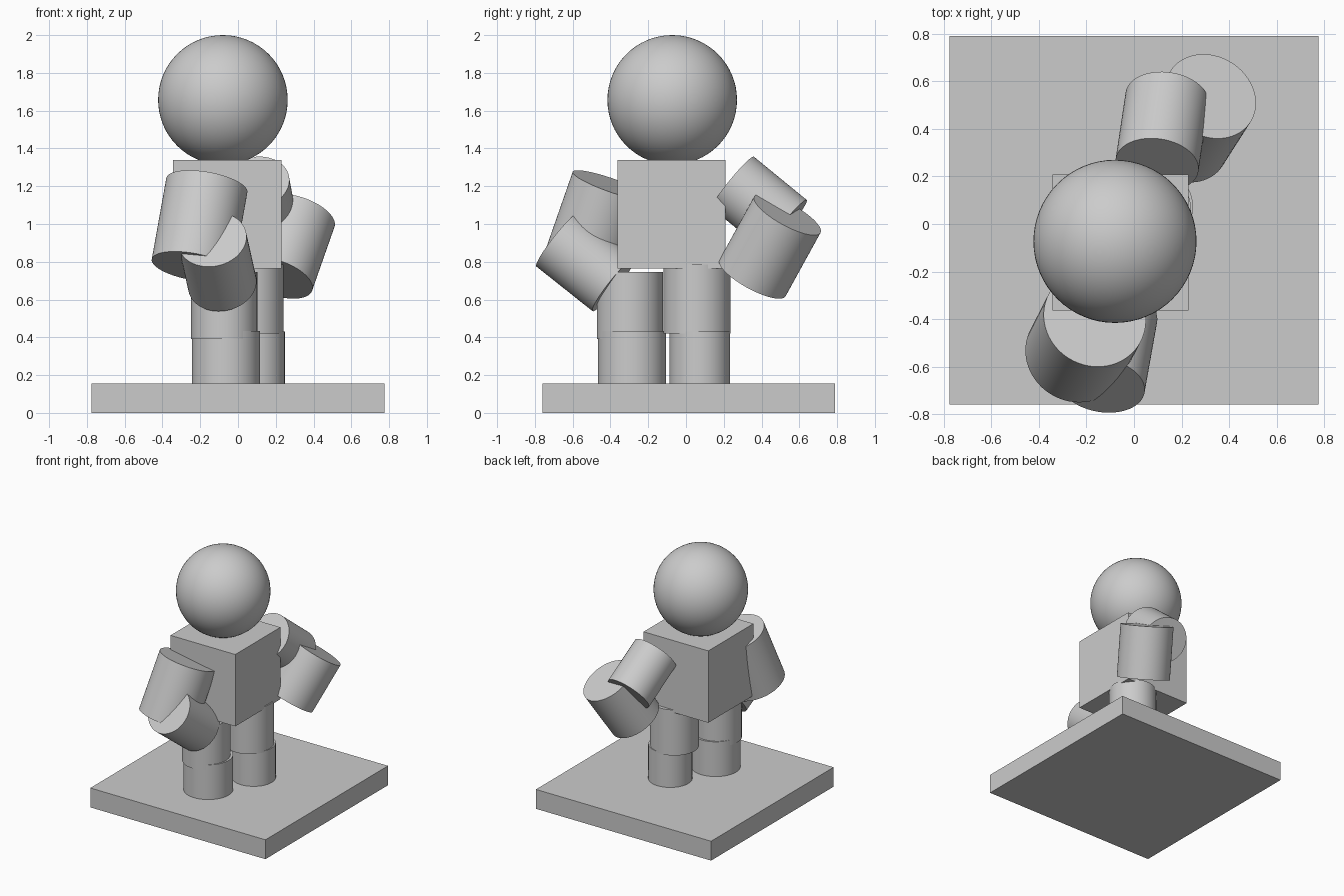
import bpy
from mathutils import Vector

cube = bpy.data.objects.get("Cube")
if cube:
    bpy.data.objects.remove(cube, do_unlink=True)

grey = bpy.data.materials.new("plain_grey")
grey.use_nodes = True
colour = (0.6, 0.6, 0.6, 1)
grey.diffuse_color = colour
grey.node_tree.nodes["Principled BSDF"].inputs["Base Color"].default_value = colour


def finish(name, smooth=False):
    obj = bpy.context.object
    obj.name = name
    obj.data.materials.append(grey)
    if smooth:
        bpy.ops.object.shade_smooth_by_angle()
    return obj


def box(name, low, high):
    low, high = Vector(low), Vector(high)
    bpy.ops.mesh.primitive_cube_add(size=1, location=(low + high) / 2)
    bpy.context.object.scale = high - low
    bpy.ops.object.transform_apply(location=False, rotation=False, scale=True)
    return finish(name)


def limb(name, start, end, radius):
    """Closed cylinder running between two end centres."""
    start, end = Vector(start), Vector(end)
    axis = end - start
    bpy.ops.mesh.primitive_cylinder_add(
        vertices=64, radius=radius, depth=axis.length, location=(start + end) / 2,
        rotation=axis.to_track_quat("Z", "Y").to_euler())
    return finish(name, smooth=True)


# Plinth, torso and head
box("base", (-0.775, -0.76, 0), (0.775, 0.79, 0.155))
box("torso", (-0.343, -0.363, 0.765), (0.23, 0.208, 1.34))
bpy.ops.mesh.primitive_uv_sphere_add(
    segments=64, ring_count=32, radius=0.343, location=(-0.08, -0.073, 1.657))
finish("head", smooth=True)

# Legs
limb("right_lower_leg", (-0.063, -0.285, 0.15), (-0.063, -0.285, 0.433), 0.18)
limb("right_upper_leg", (-0.073, -0.297, 0.39), (-0.073, -0.297, 0.745), 0.175)
limb("left_lower_leg", (0.088, 0.073, 0.15), (0.088, 0.073, 0.43), 0.16)
limb("left_upper_leg", (0.062, 0.058, 0.42), (0.062, 0.058, 0.785), 0.178)

# Arms
limb("right_upper_arm", (-0.165, -0.394, 1.205), (-0.242, -0.544, 0.775), 0.218)
limb("right_forearm", (-0.136, -0.678, 0.918), (-0.083, -0.381, 0.682), 0.183)
limb("left_upper_arm", (0.097, 0.248, 1.22), (0.139, 0.528, 0.991), 0.176)
limb("left_forearm", (0.322, 0.537, 1.05), (0.204, 0.352, 0.714), 0.2)
